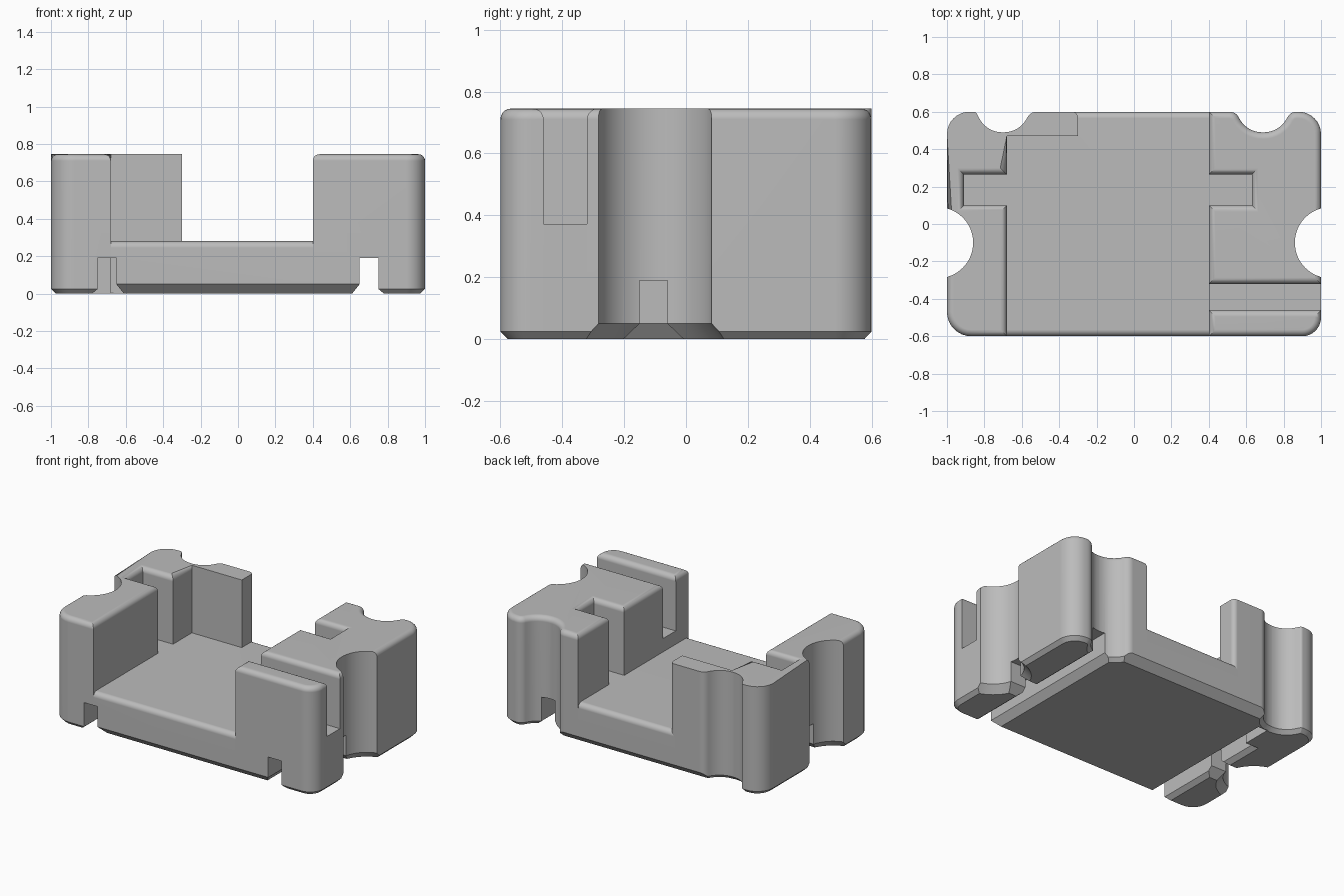
import bpy, bmesh, math
from mathutils import Vector

if "Cube" in bpy.data.objects:
    bpy.data.objects.remove(bpy.data.objects["Cube"])

grey = bpy.data.materials.new("light_grey")
grey.diffuse_color = (0.5, 0.5, 0.5, 1)
grey.use_nodes = True
grey.node_tree.nodes["Principled BSDF"].inputs["Base Color"].default_value = grey.diffuse_color
TOP, FLOOR = 0.745, 0.28
IN_L, IN_R, BACK = -0.68, 0.4, 0.6      # inner wall faces and rear face
NOTCH0, NOTCH1 = 0.1, 0.265             # notch sides


def rounded(corners, seg=8):
    """Counter-clockwise outline from (x, y, radius) corners; radius is optional."""
    out = []
    n = len(corners)
    for i, corner in enumerate(corners):
        p = Vector(corner[:2])
        if len(corner) == 2:
            out.append(p)
            continue
        a = (Vector(corners[i - 1][:2]) - p).normalized()
        b = (Vector(corners[(i + 1) % n][:2]) - p).normalized()
        half = a.angle(b) / 2
        c = p + (a + b).normalized() * (corner[2] / math.sin(half))
        t = corner[2] / math.tan(half)
        v0, v1 = p + a * t - c, p + b * t - c
        ang = v0.angle(v1)
        for k in range(seg + 1):
            f = k / seg
            out.append(c + (v0 * math.sin((1 - f) * ang) + v1 * math.sin(f * ang)) / math.sin(ang))
    return out


def rect(x0, x1, y0, y1):
    return [(x0, y0), (x1, y0), (x1, y1), (x0, y1)]


def scallop(x, left_round):
    """Rear bite centred on x, walked from right to left."""
    return [(x + 0.145, BACK, 0.055), (x + 0.09, 0.49, 0.14),
            (x - 0.09, 0.49, 0.14), (x - 0.145, BACK, left_round)]


def notch(x_wall, x_deep, y_first, y_last):
    return [(x_wall, y_first), (x_deep, y_first), (x_deep, y_last), (x_wall, y_last)]


def finish(bm, name):
    bmesh.ops.recalc_face_normals(bm, faces=bm.faces)
    me = bpy.data.meshes.new(name)
    bm.to_mesh(me)
    bm.free()
    ob = bpy.data.objects.new(name, me)
    bpy.context.collection.objects.link(ob)
    me.materials.append(grey)
    return ob


def prism(pts, offset):
    bm = bmesh.new()
    f = bm.faces.new([bm.verts.new(p) for p in pts])
    new = bmesh.ops.extrude_face_region(bm, geom=[f])["geom"]
    bmesh.ops.translate(bm, vec=offset, verts=[v for v in new if isinstance(v, bmesh.types.BMVert)])
    bmesh.ops.recalc_face_normals(bm, faces=bm.faces)
    return bm


def middle(e):
    return (e.verts[0].co + e.verts[1].co) / 2


def is_outer(e):
    if abs(e.verts[0].co.x - e.verts[1].co.x) < 1e-4:
        return abs(middle(e).x) > 0.95
    return abs(middle(e).y) > 0.48


parts = []


def block(name, corners, height, soft=None):
    """Upright block: chamfered outer foot, rounded top edges chosen by soft(x, y)."""
    bm = prism([(p.x, p.y, 0) for p in rounded(corners)], (0, 0, height))

    def level(z):
        return [e for e in bm.edges if all(abs(v.co.z - z) < 1e-4 for v in e.verts)]

    foot = [e for e in level(0) if is_outer(e)]
    if foot:
        bmesh.ops.bevel(bm, geom=foot, offset=0.025, segments=1, affect='EDGES', profile=0.5)
    rim = [e for e in level(height) if soft and soft(middle(e).x, middle(e).y)]
    if rim:
        bmesh.ops.bevel(bm, geom=rim, offset=0.035, segments=5, affect='EDGES', profile=0.5)
    parts.append(finish(bm, name))


# left wall with notch, rear tab and rear scallop
outline = [(-1, -BACK, 0.13), (IN_L, -BACK)]
outline += notch(IN_L, -0.91, NOTCH0, NOTCH1)
outline += [(IN_L, 0.47), (-0.3, 0.47), (-0.3, BACK, 0.03)]
outline += scallop(-0.7, 0.02)
outline += [(-1, BACK, 0.12), (-1, -0.1)]
block("left_wall", outline, TOP, lambda x, y: y < 0.46 and not (x < -0.99 and y > -0.1))

# right wall with notch and rear scallop
outline = [(IN_R, -0.32), (1, -0.32), (1, BACK, 0.12)]
outline += scallop(0.69, 0.055)
outline += [(IN_R, BACK)]
outline += notch(IN_R, 0.63, NOTCH1, NOTCH0)
block("right_wall", outline, TOP, lambda x, y: True)

# front rib and the slot floor behind it
outline = rect(IN_R, 1, -BACK, -0.46)
outline[1] += (0.1,)
block("front_rib", outline, TOP, lambda x, y: True)
block("slot_floor", rect(IN_R, 1, -0.46, -0.32), 0.372)

# tray floor between the walls, and the notch floors
outline = rect(IN_L, IN_R, -BACK, BACK)[:3] + [(-0.34, BACK), (-0.34, 0.47), (IN_L, 0.47)]
block("tray_floor", outline, FLOOR, lambda x, y: abs(y) > 0.59)
block("left_notch_floor", rect(-0.91, IN_L, NOTCH0, NOTCH1), FLOOR)
block("right_notch_floor", rect(IN_R, 0.63, NOTCH0, NOTCH1), FLOOR)

cutters = []


def round_cutter(x, y, r1, r2, z0, z1):
    bm = bmesh.new()
    bmesh.ops.create_cone(bm, cap_ends=True, segments=64, radius1=r1, radius2=r2, depth=z1 - z0)
    bmesh.ops.translate(bm, vec=(x, y, (z0 + z1) / 2), verts=bm.verts)
    cutters.append(finish(bm, "side_scallop_cutter"))


for s in (-1, 1):
    # long underside channels
    lane = [(0.57, -0.05), (0.65, 0.05), (0.65, 0.19), (0.75, 0.19), (0.75, 0.025), (0.84, -0.05)]
    cutters.append(finish(prism([(s * x, -1, z) for x, z in lane], (0, 2, 0)), "channel_cutter"))
    # cross channels between the feet
    lane = [(-0.105 + k * w, z) for k in (-1, 1)
            for w, z in ((0.15, -0.05), (0.045, 0.05), (0.045, 0.19))[::-k]]
    cutters.append(finish(prism([(s * 0.7, y, z) for y, z in lane], (s * 0.5, 0, 0)), "cross_cutter"))
    # wide chamfer along the front and back of the centre plate
    wedge = [(0.7, 0.15), (0.45, -0.1), (0.7, -0.1)]
    cutters.append(finish(prism([(-0.65, s * y, z) for y, z in wedge], (1.3, 0, 0)), "chamfer_cutter"))
    # side scallops with a flared foot
    round_cutter(s * 1.05, -0.1, 0.19, 0.19, -0.2, 1)
    round_cutter(s * 1.05, -0.1, 0.28, 0.19, -0.05, 0.05)

for ob in parts:
    bpy.ops.object.select_all(action='DESELECT')
    ob.select_set(True)
    bpy.context.view_layer.objects.active = ob
    for c in cutters:
        m = ob.modifiers.new("cut", 'BOOLEAN')
        m.operation, m.solver, m.object = 'DIFFERENCE', 'EXACT', c
        bpy.ops.object.modifier_apply(modifier=m.name)
    bpy.ops.object.shade_smooth_by_angle(angle=math.radians(28))
    w = ob.modifiers.new("even_shading", 'WEIGHTED_NORMAL')
    w.keep_sharp = True

for c in cutters:
    bpy.data.objects.remove(c)
